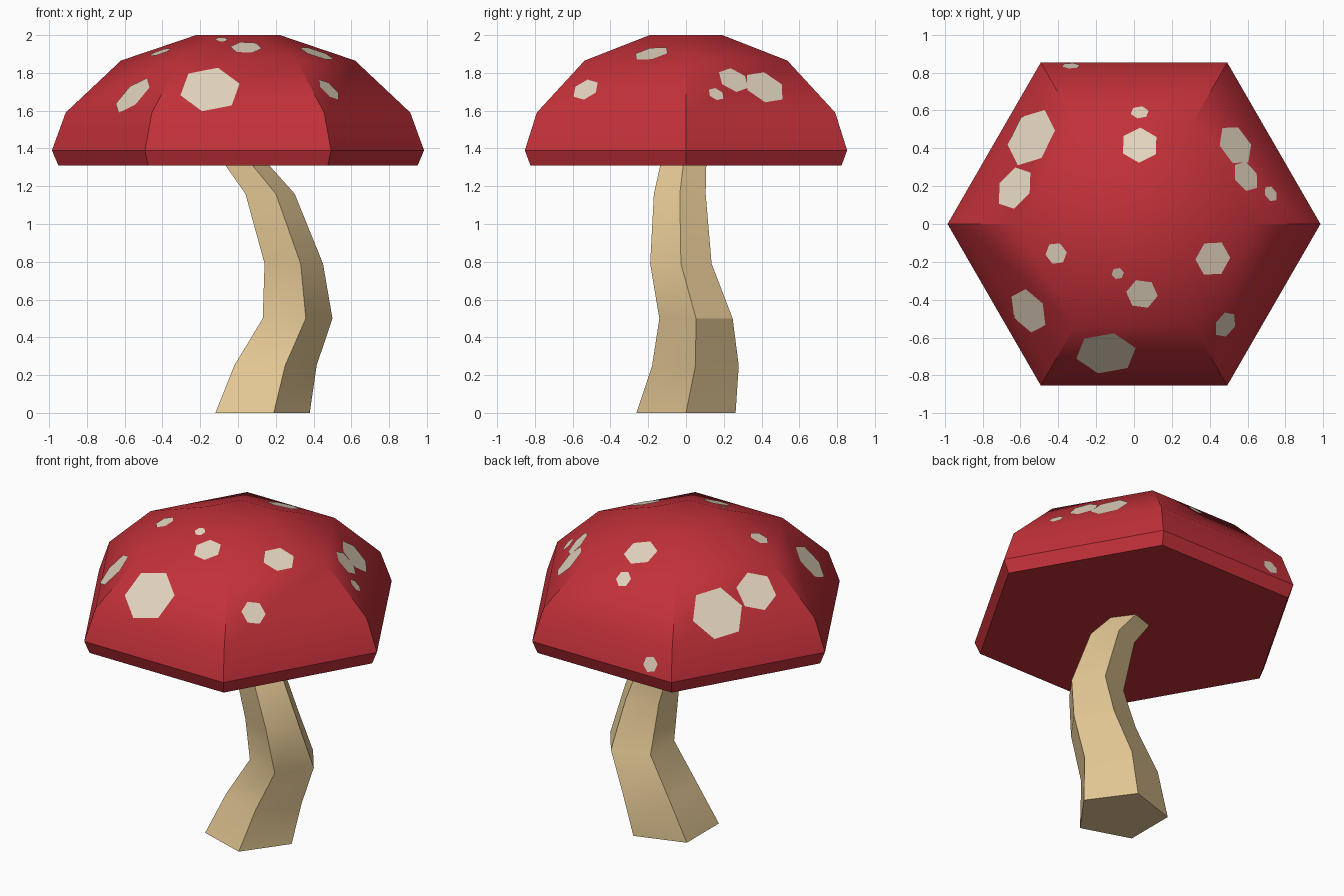
import bpy, bmesh, math
from mathutils import Vector

if "Cube" in bpy.data.objects:
    bpy.data.objects.remove(bpy.data.objects["Cube"])


def material(name, rgb):
    m = bpy.data.materials.new(name)
    m.diffuse_color = (*rgb, 1)
    m.use_nodes = True
    m.node_tree.nodes["Principled BSDF"].inputs["Base Color"].default_value = m.diffuse_color
    return m


RED = material("cap red", (0.54, 0.030, 0.041))
CREAM = material("spot cream", (0.77, 0.66, 0.52))
TAN = material("stem tan", (0.78, 0.58, 0.30))


def finish(bm, name, mat, smooth=True):
    mesh = bpy.data.meshes.new(name)
    bm.to_mesh(mesh)
    bm.free()
    mesh.materials.append(mat)
    ob = bpy.data.objects.new(name, mesh)
    bpy.context.collection.objects.link(ob)
    if smooth:
        bpy.ops.object.select_all(action='DESELECT')
        ob.select_set(True)
        bpy.context.view_layer.objects.active = ob
        bpy.ops.object.shade_smooth_by_angle(angle=math.radians(30))
    return ob


def loft(name, sides, rings, mat):
    """Closed skin through level rings given as (x, y, z, radius)."""
    bm = bmesh.new()
    loops = []
    for x, y, z, r in rings:
        loops.append([bm.verts.new((x + r * math.cos(a), y + r * math.sin(a), z))
                      for a in (math.tau * i / sides for i in range(sides))])
    for lo, hi in zip(loops, loops[1:]):
        for i in range(sides):
            j = (i + 1) % sides
            bm.faces.new((lo[i], lo[j], hi[j], hi[i]))
    bm.faces.new(loops[0][::-1])
    bm.faces.new(loops[-1])
    return finish(bm, name, mat)


# Cap: six-sided dome with a short undercut rim
CAP = [(0.951, 1.31), (0.985, 1.39), (0.912, 1.59), (0.62, 1.865), (0.222, 2.0)]
loft("cap", 6, [(0, 0, z, r) for r, z in CAP], RED)

# Stem: five-sided, bent and tapering
loft("stem", 5, [(0.104, 0, 0, 0.276), (0.175, 0.05, 0.25, 0.241),
                 (0.296, 0.053, 0.5, 0.204), (0.279, -0.027, 0.79, 0.171),
                 (0.156, -0.033, 1.16, 0.144), (0.022, -0.012, 1.33, 0.126)], TAN)

# Spots: (side direction, x, y, radius, turn), laid flat on the cap's sides
SPOTS = [
    (150, -0.54, 0.455, 0.163, 6), (150, -0.628, 0.188, 0.122, -22),
    (90, -0.333, 0.832, 0.05, 15), (90, 0.03, 0.587, 0.049, 15),
    (90, 0.03, 0.415, 0.10, 28), (30, 0.533, 0.415, 0.115, 10),
    (30, 0.588, 0.25, 0.087, 20), (30, 0.72, 0.158, 0.045, 15),
    (-30, 0.415, -0.182, 0.097, 1), (-30, 0.48, -0.53, 0.074, -17),
    (-90, 0.042, -0.368, 0.084, -8), (-90, -0.086, -0.26, 0.033, 10),
    (-90, -0.148, -0.68, 0.162, 15), (210, -0.555, -0.457, 0.125, 28),
    (210, -0.41, -0.155, 0.06, 8),
]
APOTHEM = math.cos(math.pi / 6)
bm = bmesh.new()
for az, x, y, r, turn in SPOTS:
    a = math.radians(az)
    out = Vector((math.cos(a), math.sin(a), 0))
    u = Vector((-math.sin(a), math.cos(a), 0))
    dist = out.dot((x, y, 0))
    # find the sloping band that holds the spot
    for (r0, z0), (r1, z1) in zip(CAP[1:], CAP[2:]):
        d0, d1 = r0 * APOTHEM, r1 * APOTHEM
        if d1 <= dist <= d0:
            break
    z = z0 + (z1 - z0) * (d0 - dist) / (d0 - d1)
    v = (out * (d1 - d0) + Vector((0, 0, z1 - z0))).normalized()
    centre = Vector((x, y, z)) + u.cross(v) * 0.004
    angles = [math.radians(turn + 60 * i) for i in range(6)]
    bm.faces.new([bm.verts.new(centre + r * (u * math.cos(t) + v * math.sin(t)))
                  for t in angles])
finish(bm, "cap_spots", CREAM, smooth=False)
